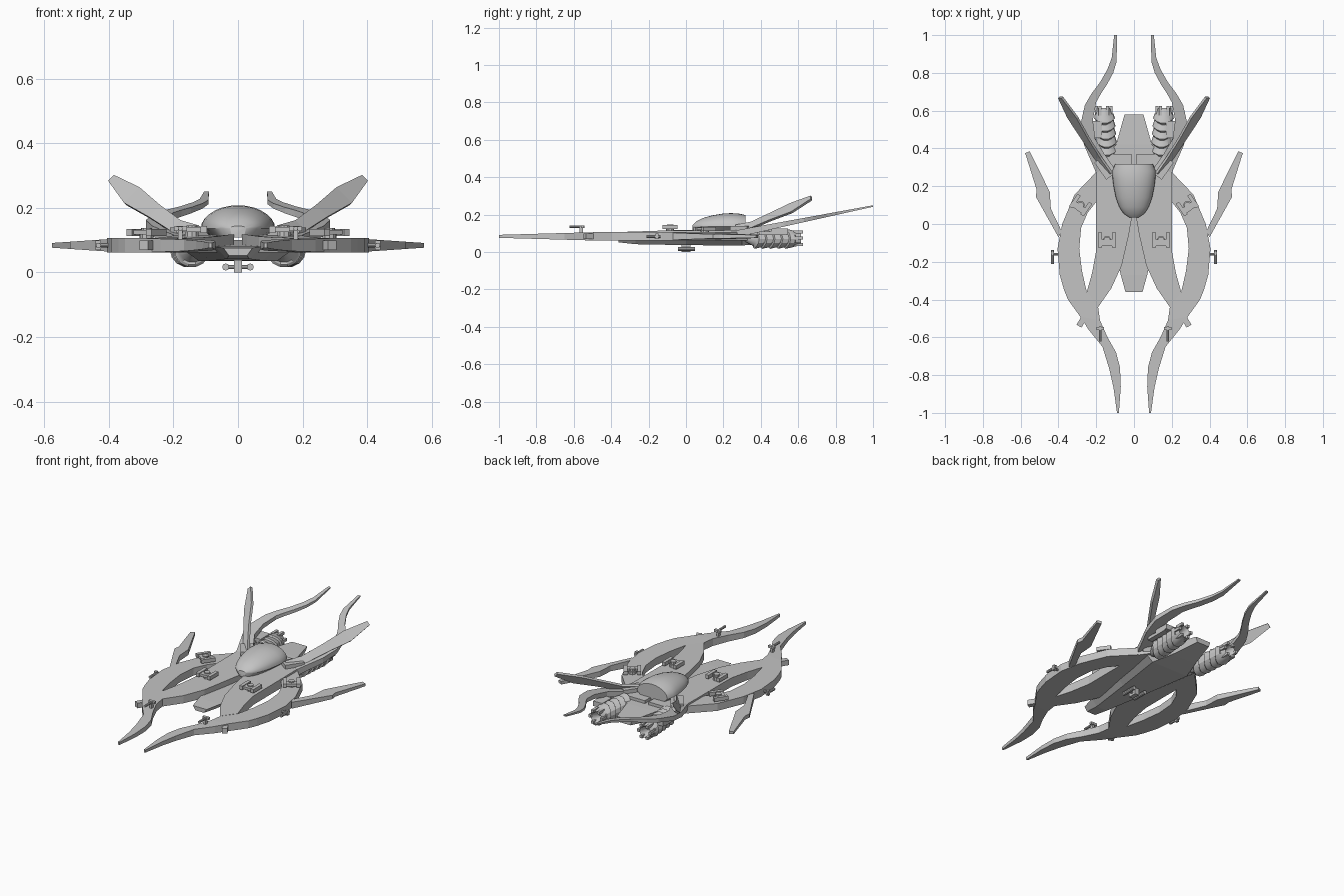
import bpy, bmesh, math
from mathutils import Vector, Matrix

cube = bpy.data.objects.get("Cube")
if cube:
    bpy.data.objects.remove(cube)

grey = bpy.data.materials.new("hull_grey")
grey.use_nodes = True
grey.diffuse_color = (0.55, 0.55, 0.55, 1)
grey.node_tree.nodes["Principled BSDF"].inputs["Base Color"].default_value = (0.55, 0.55, 0.55, 1)


def finish(name, bm, mirror=True, smooth=None):
    bmesh.ops.recalc_face_normals(bm, faces=bm.faces)
    mesh = bpy.data.meshes.new(name)
    bm.to_mesh(mesh)
    bm.free()
    mesh.materials.append(grey)
    if smooth:
        mesh.polygons.foreach_set("use_smooth", [True] * len(mesh.polygons))
        mesh.set_sharp_from_angle(angle=math.radians(smooth))
    obj = bpy.data.objects.new(name, mesh)
    bpy.context.collection.objects.link(obj)
    if mirror:
        obj.modifiers.new("Mirror", "MIRROR").use_mirror_merge = False
    return obj


def loft(name, sections, mirror=True, smooth=None):
    """Skin a run of equal-sized cross-sections and cap both ends."""
    bm = bmesh.new()
    rings = [[bm.verts.new(p) for p in s] for s in sections]
    n = len(rings[0])
    for a, b in zip(rings, rings[1:]):
        for i in range(n):
            j = (i + 1) % n
            bm.faces.new((a[i], a[j], b[j], b[i]))
    bm.faces.new(rings[0])
    bm.faces.new(rings[-1])
    return finish(name, bm, mirror, smooth)


def strip(name, pairs, heights):
    """Slab between an outer and an inner edge; heights(x, y) gives bottom, top."""
    sections = []
    for ox, oy, ix, iy in pairs:
        ob, ot = heights(ox, oy)
        ib, it = heights(ix, iy)
        sections.append([(ox, oy, ob), (ox, oy, ot), (ix, iy, it), (ix, iy, ib)])
    return loft(name, sections)


def box(bm, centre, size):
    bmesh.ops.create_cube(bm, size=1, matrix=Matrix.LocRotScale(Vector(centre), None, Vector(size)))


def rod(bm, centre, radius, length, axis="Z", sides=10):
    turn = {"Z": Matrix(), "Y": Matrix.Rotation(math.pi / 2, 4, "X"),
            "X": Matrix.Rotation(math.pi / 2, 4, "Y")}[axis]
    bmesh.ops.create_cone(bm, cap_ends=True, segments=sides, radius1=radius, radius2=radius,
                          depth=length, matrix=Matrix.Translation(centre) @ turn)


def place(bm, centre, angle=0):
    bmesh.ops.transform(bm, verts=bm.verts,
                        matrix=Matrix.Translation(centre) @ Matrix.Rotation(math.radians(angle), 4, "Z"))


# Curved outer arms ending in the forward horns
def arm_heights(x, y):
    half = 0.022 - 0.014 * max(0, -y - 0.5) / 0.5
    return 0.084 - half, 0.084 + half


strip("outer_arm", [
    (0.09, -1, 0.08, -1), (0.108, -0.87, 0.07, -0.86), (0.13, -0.77, 0.074, -0.76),
    (0.167, -0.65, 0.095, -0.68), (0.24, -0.56, 0.14, -0.6), (0.285, -0.49, 0.18, -0.51),
    (0.35, -0.4, 0.19, -0.44), (0.37, -0.35, 0.25, -0.36), (0.393, -0.27, 0.275, -0.25),
    (0.405, -0.13, 0.29, -0.13), (0.38, 0, 0.28, -0.02), (0.315, 0.155, 0.245, 0.06),
    (0.2, 0.275, 0.19, 0.13)], arm_heights)

# Inner deck plates, split along the middle
bm = bmesh.new()
outline = [(0.19, -0.44), (0.12, -0.34), (0.065, -0.22), (0.028, -0.06), (0.012, 0.03),
           (0.012, 0.37), (0.13, 0.37), (0.2, 0.27), (0.2, -0.14), (0.222, -0.26), (0.25, -0.36)]
plate = bm.faces.new([bm.verts.new((x, y, 0.062)) for x, y in outline])
top = bmesh.ops.extrude_face_region(bm, geom=[plate])["geom"]
for v in top:
    if isinstance(v, bmesh.types.BMVert):
        v.co.z = 0.107 + 0.01 * min(1, max(0, (v.co.y + 0.36) / 0.3))
finish("deck_plate", bm)

# Lower central hull: y, top half width, bottom half width, bottom z, top z
hull = [(-0.36, 0.045, 0.028, 0.052, 0.076), (-0.27, 0.07, 0.035, 0.042, 0.08),
        (0, 0.13, 0.075, 0.037, 0.085), (0.3, 0.21, 0.12, 0.035, 0.1),
        (0.42, 0.095, 0.08, 0.045, 0.1), (0.58, 0.05, 0.04, 0.065, 0.095)]
loft("lower_hull", [[(-t, y, zt), (t, y, zt), (b, y, zb), (-b, y, zb)] for y, t, b, zb, zt in hull],
     mirror=False)

# Rising rear horns
def horn_heights(x, y):
    z = 0.122 + (y - 0.3) * 0.183
    return z - 0.036 + 0.028 * (y - 0.3) / 0.7, z


strip("rear_horn", [
    (0.2, 0.27, 0.12, 0.31), (0.265, 0.42, 0.205, 0.45), (0.285, 0.52, 0.218, 0.55),
    (0.26, 0.63, 0.2, 0.645), (0.225, 0.69, 0.175, 0.69), (0.18, 0.75, 0.145, 0.735),
    (0.14, 0.82, 0.11, 0.8), (0.118, 0.88, 0.092, 0.86), (0.105, 1, 0.09, 1)], horn_heights)

# Flat stepped fins on the flanks
def fin_heights(x, y):
    half = 0.02 - 0.013 * (x - 0.39) / 0.19
    return 0.084 - half, 0.084 + half


strip("side_fin", [
    (0.4, -0.07, 0.382, -0.04), (0.52, 0.145, 0.44, 0.08), (0.515, 0.18, 0.446, 0.17),
    (0.576, 0.375, 0.552, 0.385)], fin_heights)

# Raised swept fins
normal = Vector((-0.57, 0.59, -0.57)) * 0.007
sections = []
for x, y, z, w in [(0.14, 0.27, 0.12, 0.022), (0.19, 0.35, 0.142, 0.016),
                   (0.255, 0.45, 0.187, 0.018), (0.325, 0.565, 0.236, 0.024), (0.389, 0.67, 0.289, 0.009)]:
    c, side = Vector((x, y, z)), Vector((w, 0, -w))
    sections.append([c + side + normal, c + side - normal, c - side - normal, c - side + normal])
loft("swept_fin", sections)
bm = bmesh.new()
box(bm, (0, 0, 0), (0.07, 0.11, 0.03))
place(bm, (0.15, 0.3, 0.124), -35)
finish("fin_mount", bm)

# Domed cockpit
sections = []
for y, w, h in [(0.035, 0.025, 0.008), (0.055, 0.055, 0.028), (0.09, 0.078, 0.046), (0.14, 0.096, 0.06),
                (0.2, 0.108, 0.07), (0.24, 0.113, 0.072), (0.28, 0.115, 0.07), (0.318, 0.1, 0.062)]:
    arch = [(w * math.cos(a), y, 0.136 + h * math.sin(a)) for a in (i * math.pi / 14 for i in range(15))]
    sections.append(arch + [(-0.7 * w, y, 0.108), (0.7 * w, y, 0.108)])
loft("cockpit_dome", sections, mirror=False, smooth=35)

# Ribbed engines with chevron rings
profile = [(0.31, 0.012), (0.36, 0.04)]
for i in range(5):
    y = 0.37 + i * 0.042
    profile += [(y, 0.047), (y + 0.008, 0.055), (y + 0.034, 0.049)]
profile += [(0.585, 0.042), (0.615, 0.036), (0.6, 0.026), (0.56, 0.018)]
sections = []
for y, r in profile:
    ring = []
    for i in range(14):
        a = i * math.tau / 14
        bend = 0.014 * math.cos(2 * a) if 0.36 < y < 0.58 else 0
        ring.append((0.148 + (y - 0.45) * 0.08 + r * math.cos(a), y + bend, 0.071 + r * math.sin(a)))
    sections.append(ring)
loft("engine", sections, smooth=25)
bm = bmesh.new()
for i in range(6):
    a = i * math.tau / 6
    box(bm, (0.16 + 0.038 * math.cos(a), 0.6, 0.074 + 0.038 * math.sin(a)), (0.016, 0.05, 0.016))
finish("nozzle_petals", bm)
bm = bmesh.new()
box(bm, (0.2, 0.5, 0.11), (0.06, 0.09, 0.03))
box(bm, (0.215, 0.46, 0.1), (0.03, 0.14, 0.018))
finish("engine_pylon", bm)

# Deck turrets
for name, spot, angle in [("inner_turret", (0.143, -0.085, 0.115), 0),
                          ("outer_turret", (0.283, 0.1, 0.106), 35)]:
    bm = bmesh.new()
    rod(bm, (0, 0, 0.006), 0.022, 0.02)
    box(bm, (0, -0.015, 0.018), (0.08, 0.035, 0.014))
    for s in (-1, 1):
        box(bm, (s * 0.037, 0, 0.018), (0.02, 0.08, 0.022))
    rod(bm, (0, 0, 0.024), 0.017, 0.014)
    place(bm, spot, angle)
    finish(name, bm)

# Horn guns, flank guns and nose blocks
bm = bmesh.new()
box(bm, (0.178, -0.56, 0.115), (0.014, 0.018, 0.04))
rod(bm, (0.178, -0.583, 0.136), 0.007, 0.08, "Y")
box(bm, (0.178, -0.553, 0.136), (0.04, 0.016, 0.014))
finish("horn_gun", bm)
bm = bmesh.new()
rod(bm, (0.415, -0.16, 0.084), 0.007, 0.05, "X")
rod(bm, (0.432, -0.175, 0.084), 0.008, 0.075, "Y")
box(bm, (0.432, -0.155, 0.084), (0.016, 0.018, 0.03))
finish("flank_gun", bm)
bm = bmesh.new()
box(bm, (0, 0, 0), (0.03, 0.06, 0.03))
place(bm, (0.276, -0.515, 0.084), 30)
finish("nose_block", bm)

# Belly gun
bm = bmesh.new()
box(bm, (0, 0, 0.02), (0.026, 0.05, 0.04))
rod(bm, (0, 0, 0.017), 0.007, 0.08, "X")
for s in (-1, 1):
    rod(bm, (s * 0.038, 0.003, 0.017), 0.011, 0.09, "Y")
finish("belly_gun", bm, mirror=False)
